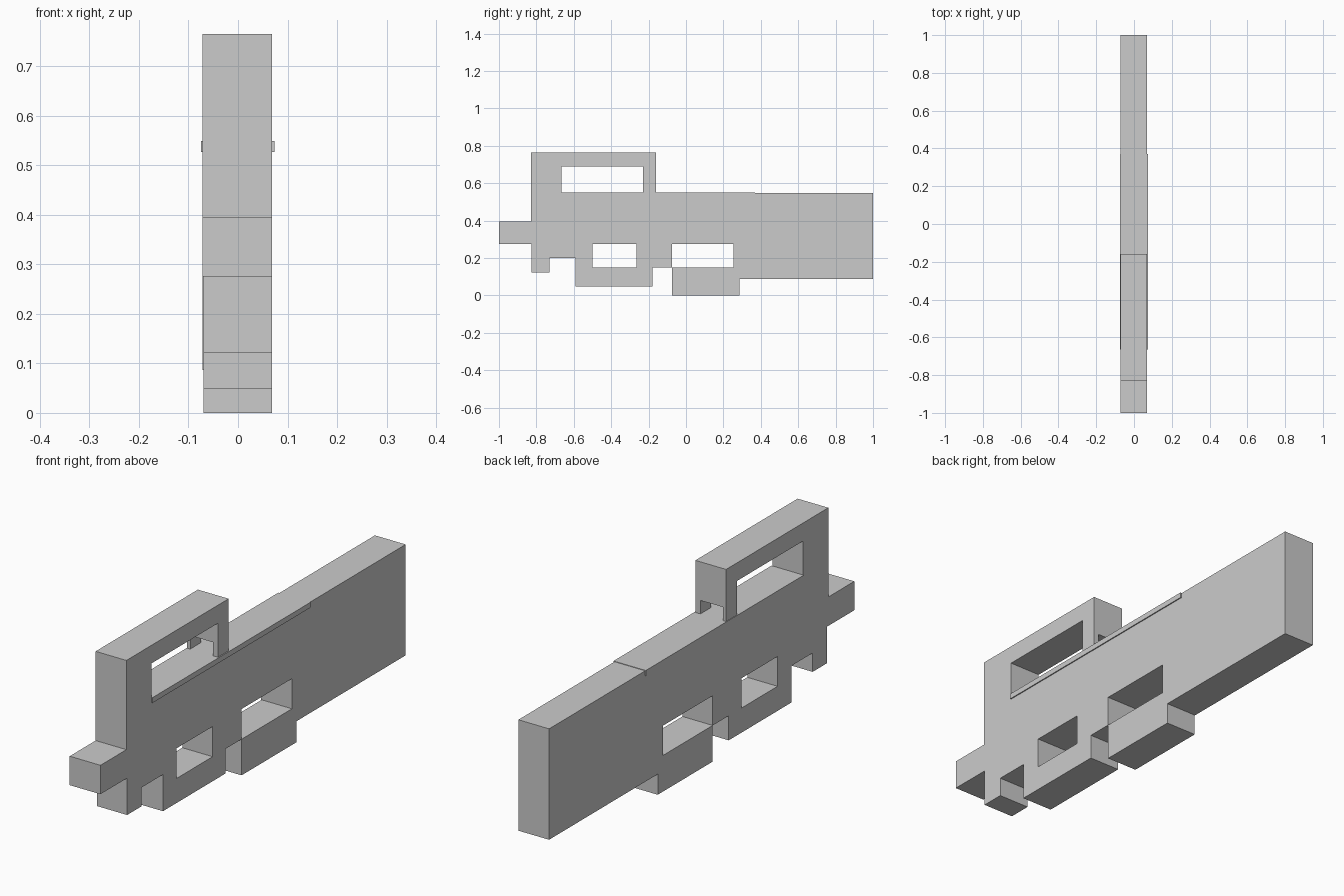
import bpy
import bmesh

cube = bpy.data.objects.get("Cube")
if cube:
    bpy.data.objects.remove(cube, do_unlink=True)

grey = bpy.data.materials.new("plain_grey")
grey.use_nodes = True
GREY = (0.6, 0.6, 0.6, 1)
grey.diffuse_color = GREY
grey.node_tree.nodes["Principled BSDF"].inputs["Base Color"].default_value = GREY


def extrude_side(name, outline, x0=-0.072, x1=0.069):
    """Extrude a side outline of (y, z) points across the width."""
    bm = bmesh.new()
    face = bm.faces.new([bm.verts.new((x0, y, z)) for y, z in outline])
    new = bmesh.ops.extrude_face_region(bm, geom=[face])["geom"]
    bmesh.ops.translate(bm, vec=(x1 - x0, 0, 0),
                        verts=[v for v in new if isinstance(v, bmesh.types.BMVert)])
    bmesh.ops.recalc_face_normals(bm, faces=bm.faces)
    mesh = bpy.data.meshes.new(name)
    bm.to_mesh(mesh)
    bm.free()
    mesh.materials.append(grey)
    obj = bpy.data.objects.new(name, mesh)
    bpy.context.collection.objects.link(obj)
    return obj


def block(name, y0, y1, z0, z1, **width):
    return extrude_side(name, [(y0, z0), (y1, z0), (y1, z1), (y0, z1)], **width)


def cut(target, cutter):
    mod = target.modifiers.new("opening", 'BOOLEAN')
    mod.operation = 'DIFFERENCE'
    mod.solver = 'EXACT'
    mod.object = cutter
    cutter.hide_render = True
    cutter.hide_set(True)


# Main body with the front nub and the deep rear slab
extrude_side("body", [
    (-1, 0.275), (0.255, 0.275), (0.255, 0.087), (1, 0.087), (1, 0.547),
    (-0.83, 0.547), (-0.83, 0.395), (-1, 0.395)])

# Top frame: an upside-down U standing on the body
frame = extrude_side("top_frame", [
    (-0.83, 0.547), (-0.665, 0.547), (-0.665, 0.69), (-0.23, 0.69),
    (-0.23, 0.547), (-0.16, 0.547), (-0.16, 0.765), (-0.83, 0.765)])

# Small passage through the foot of the rear post
cut(frame, block("post_passage_cutter", -0.3, -0.1, 0.5, 0.605, x0=-0.058, x1=0.046))

# Thin side rail wrapped around the body's upper edge
block("side_rail", -0.665, 0.37, 0.527, 0.549, x0=-0.0745, x1=0.0735)

# Stepped underside with the front window
lower = extrude_side("lower_front", [
    (-0.825, 0.275), (-0.825, 0.122), (-0.73, 0.122), (-0.73, 0.2),
    (-0.59, 0.2), (-0.59, 0.048), (-0.18, 0.048), (-0.18, 0.15),
    (-0.075, 0.15), (-0.075, 0.275)], x0=-0.07)
cut(lower, block("window_cutter", -0.5, -0.265, 0.15, 0.275 + 0.02, x0=-0.2, x1=0.2))

# Lower rear block that closes the second window from below
extrude_side("lower_rear", [
    (-0.075, 0), (0.285, 0), (0.285, 0.087), (0.255, 0.087),
    (0.255, 0.15), (-0.075, 0.15)], x0=-0.07)
